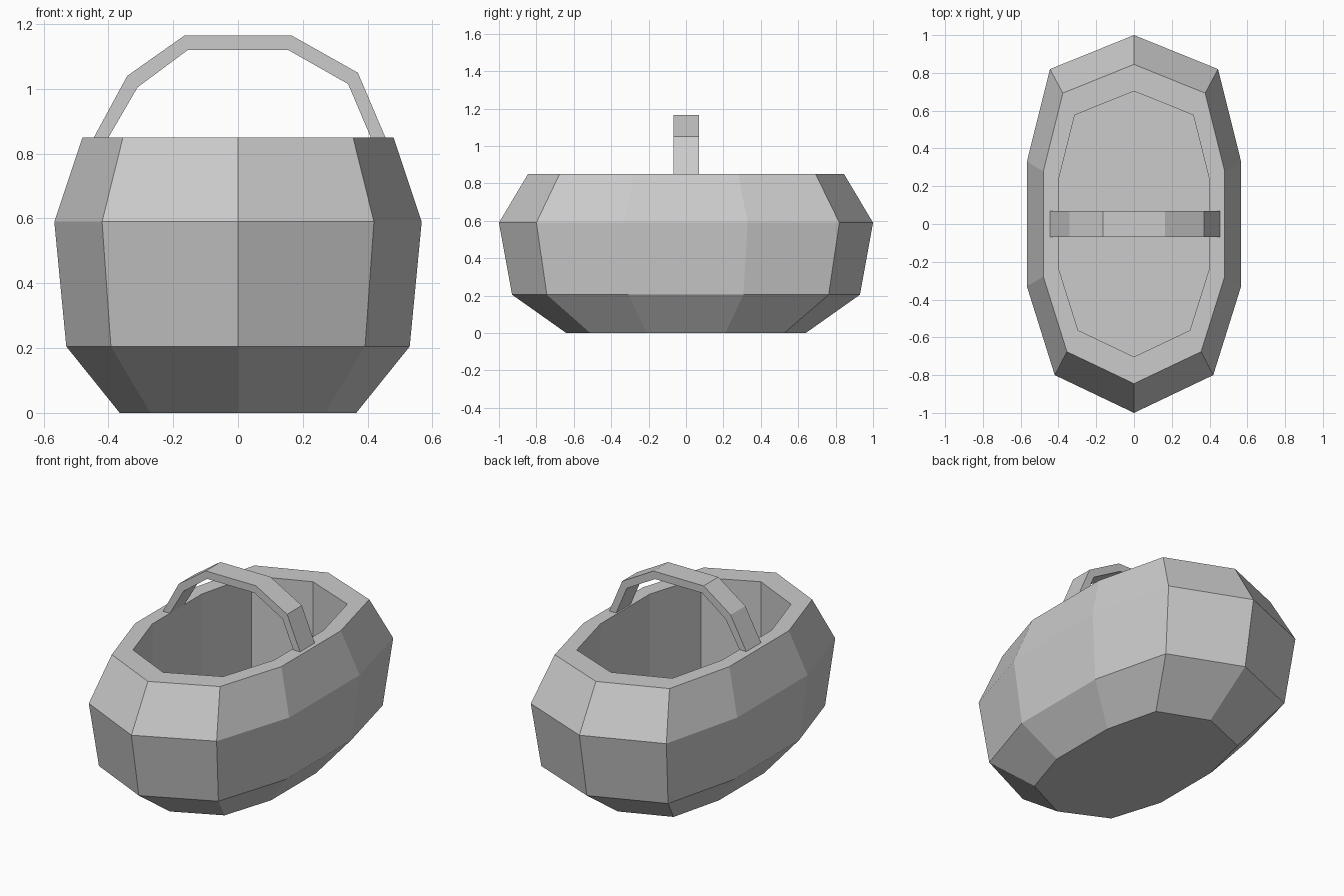
import bpy
import bmesh

cube = bpy.data.objects.get("Cube")
if cube:
    bpy.data.objects.remove(cube, do_unlink=True)

# Single plain grey
grey = bpy.data.materials.new("light grey")
grey.use_nodes = True
colour = (0.6, 0.6, 0.6, 1.0)
grey.diffuse_color = colour
grey.node_tree.nodes["Principled BSDF"].inputs["Base Color"].default_value = colour


def make_object(name, bm):
    bmesh.ops.recalc_face_normals(bm, faces=bm.faces)
    mesh = bpy.data.meshes.new(name)
    bm.to_mesh(mesh)
    bm.free()
    mesh.materials.append(grey)
    obj = bpy.data.objects.new(name, mesh)
    bpy.context.collection.objects.link(obj)
    return obj


def bridge(bm, a, b, closed=True):
    n = len(a)
    for i in range(n if closed else n - 1):
        j = (i + 1) % n
        bm.faces.new((a[i], a[j], b[j], b[i]))


# Ten-sided boat-shaped outline, mirrored across x
half = [(0, 1), (0.785, 0.82), (1, 0.33), (1, -0.33), (0.74, -0.8), (0, -1)]
outline = half + [(-x, y) for x, y in half[-2:0:-1]]

# Basket: half width, half length and height, from base up, over the rim and down inside
rings = [
    (0.365, 0.64, 0.0),
    (0.53, 0.93, 0.205),
    (0.567, 1.0, 0.59),
    (0.48, 0.845, 0.85),
    (0.40, 0.703, 0.85),
    (0.40, 0.703, 0.15),
]
bm = bmesh.new()
loops = [[bm.verts.new((x * w, y * l, z)) for x, y in outline] for w, l, z in rings]
for lower, upper in zip(loops, loops[1:]):
    bridge(bm, lower, upper)
bm.faces.new(loops[0])
bm.faces.new(loops[-1])
make_object("basket_body", bm)

# Handle: flat strap arch extruded front to back
outer = [(-0.445, 0.85), (-0.342, 1.04), (-0.165, 1.165),
         (0.165, 1.165), (0.37, 1.05), (0.455, 0.85)]
inner = [(-0.40, 0.85), (-0.31, 1.005), (-0.155, 1.12),
         (0.155, 1.12), (0.34, 1.015), (0.41, 0.85)]
bm = bmesh.new()
of, inf, ob, inb = [
    [bm.verts.new((x, y, z)) for x, z in path]
    for y in (-0.068, 0.07) for path in (outer, inner)
]
for a, b in ((of, inf), (ob, inb), (of, ob), (inf, inb)):
    bridge(bm, a, b, closed=False)
for end in (0, -1):
    bm.faces.new((of[end], ob[end], inb[end], inf[end]))
make_object("handle", bm)
